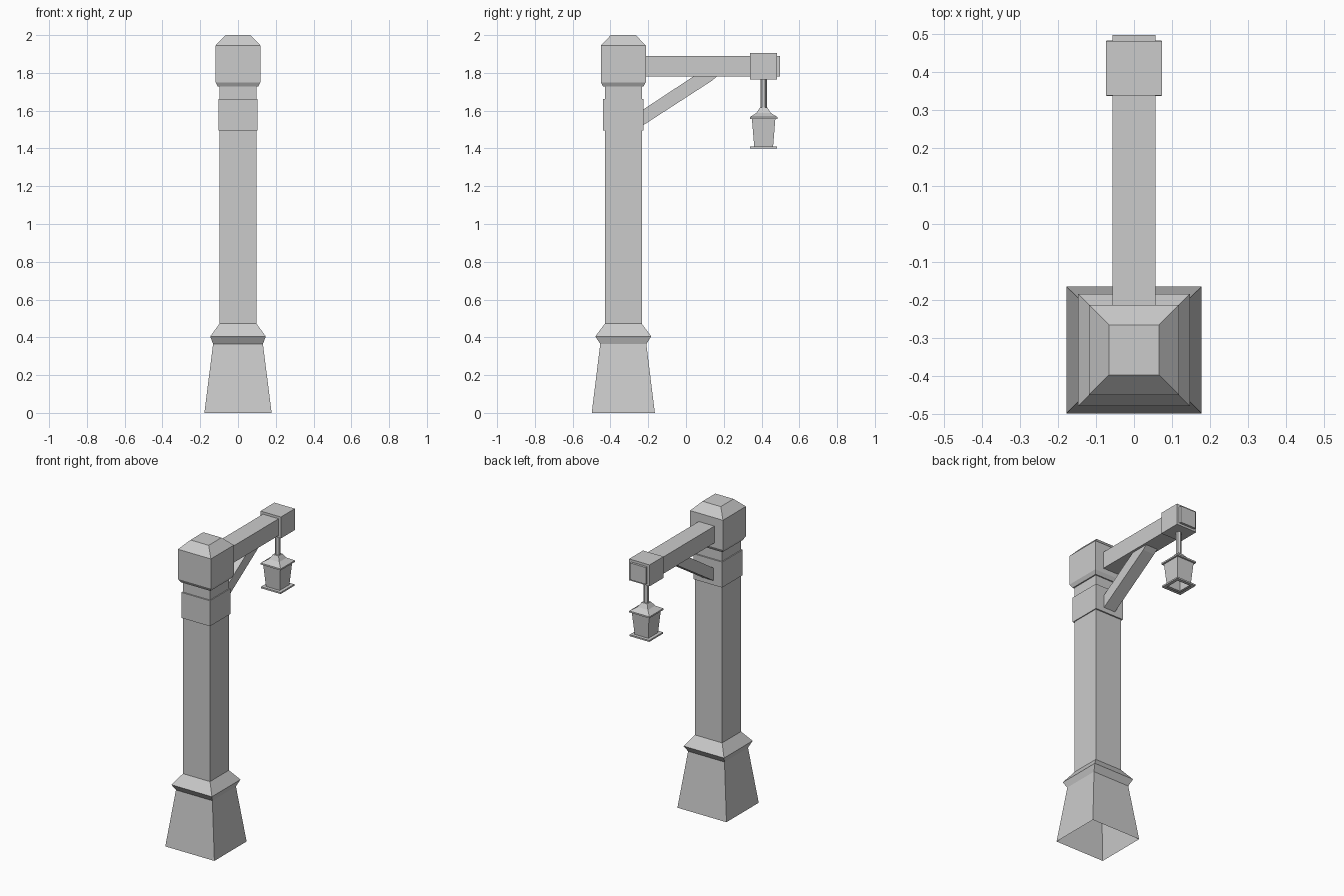
import bpy, bmesh, math
from mathutils import Vector

if "Cube" in bpy.data.objects:
    bpy.data.objects.remove(bpy.data.objects["Cube"])

POST_Y = -0.332   # post centre
LAMP_Y = 0.411    # lantern centre


def finish(name, bm):
    bmesh.ops.recalc_face_normals(bm, faces=bm.faces)
    mesh = bpy.data.meshes.new(name)
    bm.to_mesh(mesh)
    bm.free()
    obj = bpy.data.objects.new(name, mesh)
    bpy.context.collection.objects.link(obj)
    return obj


def loft(name, y, rings, bottom=True, top=True):
    """Stack of rectangles (half x, half y, z) joined by flat faces."""
    bm = bmesh.new()
    loops = [[bm.verts.new((sx * hx, y + sy * hy, z))
              for sx, sy in ((-1, -1), (1, -1), (1, 1), (-1, 1))]
             for hx, hy, z in rings]
    for a, b in zip(loops, loops[1:]):
        for i in range(4):
            j = (i + 1) % 4
            bm.faces.new((a[i], a[j], b[j], b[i]))
    if bottom:
        bm.faces.new(loops[0])
    if top:
        bm.faces.new(loops[-1])
    return finish(name, bm)


def box(name, hx, y0, y1, z0, z1):
    hy = (y1 - y0) / 2
    return loft(name, (y0 + y1) / 2, [(hx, hy, z0), (hx, hy, z1)])


def extrude_yz(name, hx, profile):
    """Side profile in y, z extruded symmetrically across x."""
    bm = bmesh.new()
    face = bm.faces.new([bm.verts.new((-hx, y, z)) for y, z in profile])
    out = bmesh.ops.extrude_face_region(bm, geom=[face])
    verts = [v for v in out["geom"] if isinstance(v, bmesh.types.BMVert)]
    bmesh.ops.translate(bm, verts=verts, vec=Vector((2 * hx, 0, 0)))
    return finish(name, bm)


# Tapered plinth, hollow underneath, with flared collar
loft("plinth", POST_Y, [(0.178, 0.167, 0), (0.132, 0.122, 0.365),
                        (0.147, 0.148, 0.405), (0.098, 0.098, 0.472)],
     bottom=False, top=False)

# Shaft, band and head
loft("shaft", POST_Y, [(0.098, 0.098, 0.472), (0.098, 0.098, 1.74)],
     bottom=False, top=False)
loft("shaft_band", POST_Y, [(0.104, 0.107, 1.495), (0.104, 0.107, 1.662)])
loft("post_head", POST_Y, [(0.106, 0.106, 1.727), (0.119, 0.119, 1.75),
                           (0.119, 0.119, 1.945), (0.066, 0.066, 2.0)])

# Arm, end block and diagonal brace
box("arm", 0.057, -0.26, 0.498, 1.78, 1.89)
box("arm_end_block", 0.074, 0.339, 0.483, 1.766, 1.906)
extrude_yz("brace", 0.042, [(-0.26, 1.50), (-0.228, 1.522), (0.135, 1.757),
                            (0.168, 1.785), (0.045, 1.785), (-0.228, 1.605),
                            (-0.26, 1.584)])

# Hanging rod
bm = bmesh.new()
bmesh.ops.create_cone(bm, cap_ends=True, segments=6, radius1=0.017,
                      radius2=0.017, depth=0.17)
bmesh.ops.translate(bm, verts=bm.verts, vec=Vector((0, LAMP_Y, 1.69)))
finish("hanging_rod", bm)

# Lantern, open below, with rim, tapered body and concave roof
rim = [(0.050, 1.400), (0.071, 1.400), (0.071, 1.410), (0.050, 1.410)]
body = [(0.050, 1.410), (0.062, 1.556)]
roof = [(0.062, 1.556), (0.073, 1.556), (0.073, 1.566), (0.038, 1.588),
        (0.020, 1.616)]
for name, prof, low, high in (("lantern_rim", rim, False, False),
                              ("lantern_body", body, False, False),
                              ("lantern_roof", roof, True, True)):
    loft(name, LAMP_Y, [(h, h, z) for h, z in prof], low, high)
